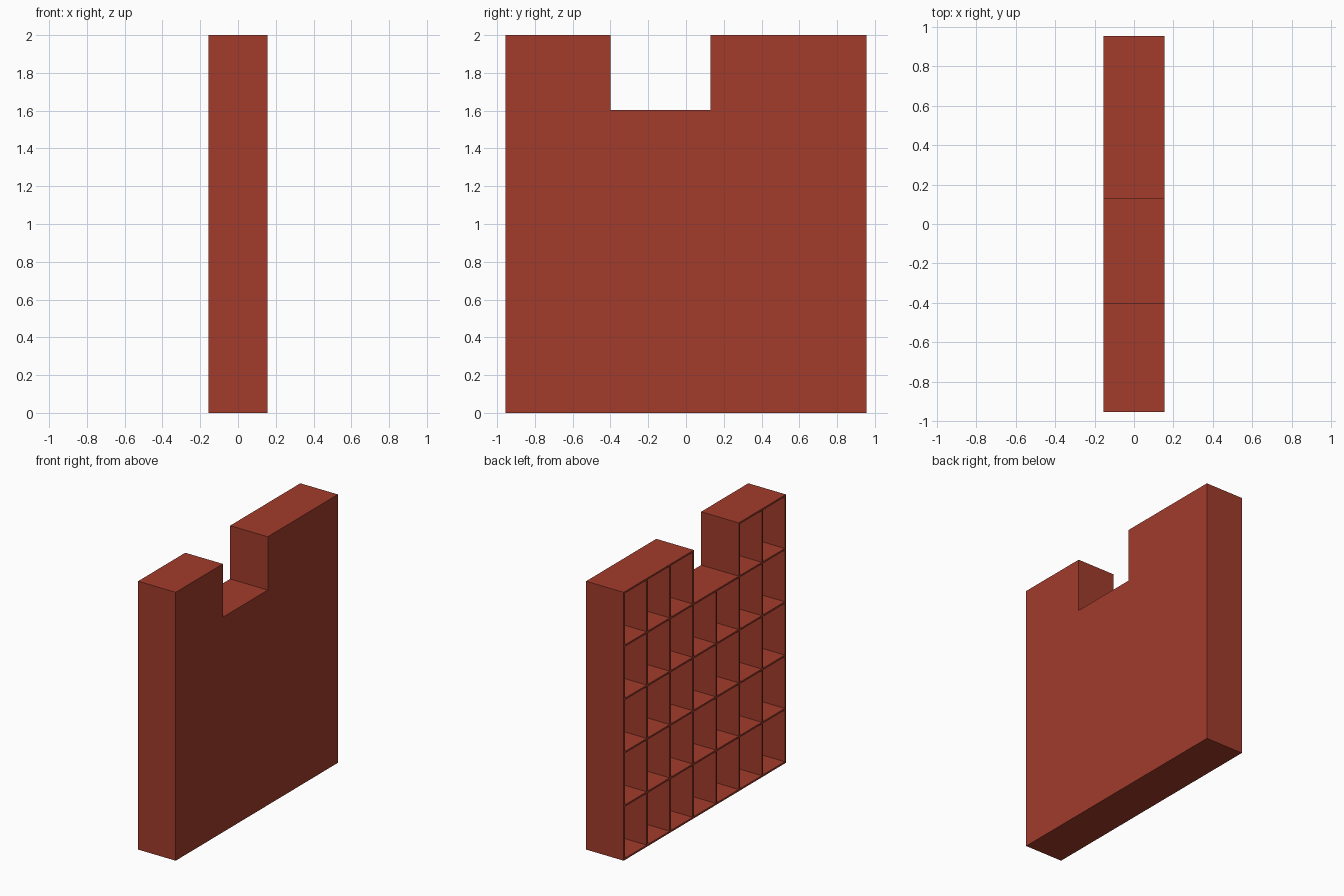
import bpy, bmesh

if "Cube" in bpy.data.objects:
    bpy.data.objects.remove(bpy.data.objects["Cube"])

# Overall dimensions
W, H, D = 1.91, 2.0, 0.31
T = 0.013                      # board thickness
COLS, ROWS = 7, 5
P, Q = (W - T) / COLS, (H - T) / ROWS
Y0, X0, X1 = -W / 2, -D / 2, D / 2
NOTCH = (2, 3)                 # columns that are one cell shorter

mat = bpy.data.materials.new("red_paint")
mat.diffuse_color = (0.36, 0.045, 0.025, 1)
mat.use_nodes = True
mat.node_tree.nodes["Principled BSDF"].inputs["Base Color"].default_value = mat.diffuse_color


def boards(name, boxes):
    """One object made of axis-aligned boards given as (min corner, max corner)."""
    bm = bmesh.new()
    for lo, hi in boxes:
        for v in bmesh.ops.create_cube(bm, size=1)["verts"]:
            v.co = [l + (c + 0.5) * (h - l) for c, l, h in zip(v.co, lo, hi)]
    me = bpy.data.meshes.new(name)
    bm.to_mesh(me)
    bm.free()
    me.materials.append(mat)
    ob = bpy.data.objects.new(name, me)
    bpy.context.collection.objects.link(ob)


def rows_in(col):
    return ROWS - 1 if col in NOTCH else ROWS


def wall_y(k):
    return Y0 + k * P


# Upright dividers and side walls, as tall as their tallest neighbouring column
uprights = []
for k in range(COLS + 1):
    n = max(rows_in(c) for c in (k - 1, k) if 0 <= c < COLS)
    uprights.append(((X0, wall_y(k), 0), (X1 - T, wall_y(k) + T, n * Q + T)))
boards("uprights", uprights)

# Shelves between the uprights, including floor and tops
boards("shelves", [((X0, wall_y(c) + T, r * Q), (X1 - T, wall_y(c + 1), r * Q + T))
                   for c in range(COLS) for r in range(rows_in(c) + 1)])

# Back panel closing the +x side, with the notch left open
zn = (ROWS - 1) * Q + T
boards("back_panel", [
    ((X1 - T, Y0, 0), (X1, -Y0, zn)),
    ((X1 - T, Y0, zn), (X1, wall_y(NOTCH[0]) + T, H)),
    ((X1 - T, wall_y(NOTCH[-1] + 1), zn), (X1, -Y0, H)),
])
